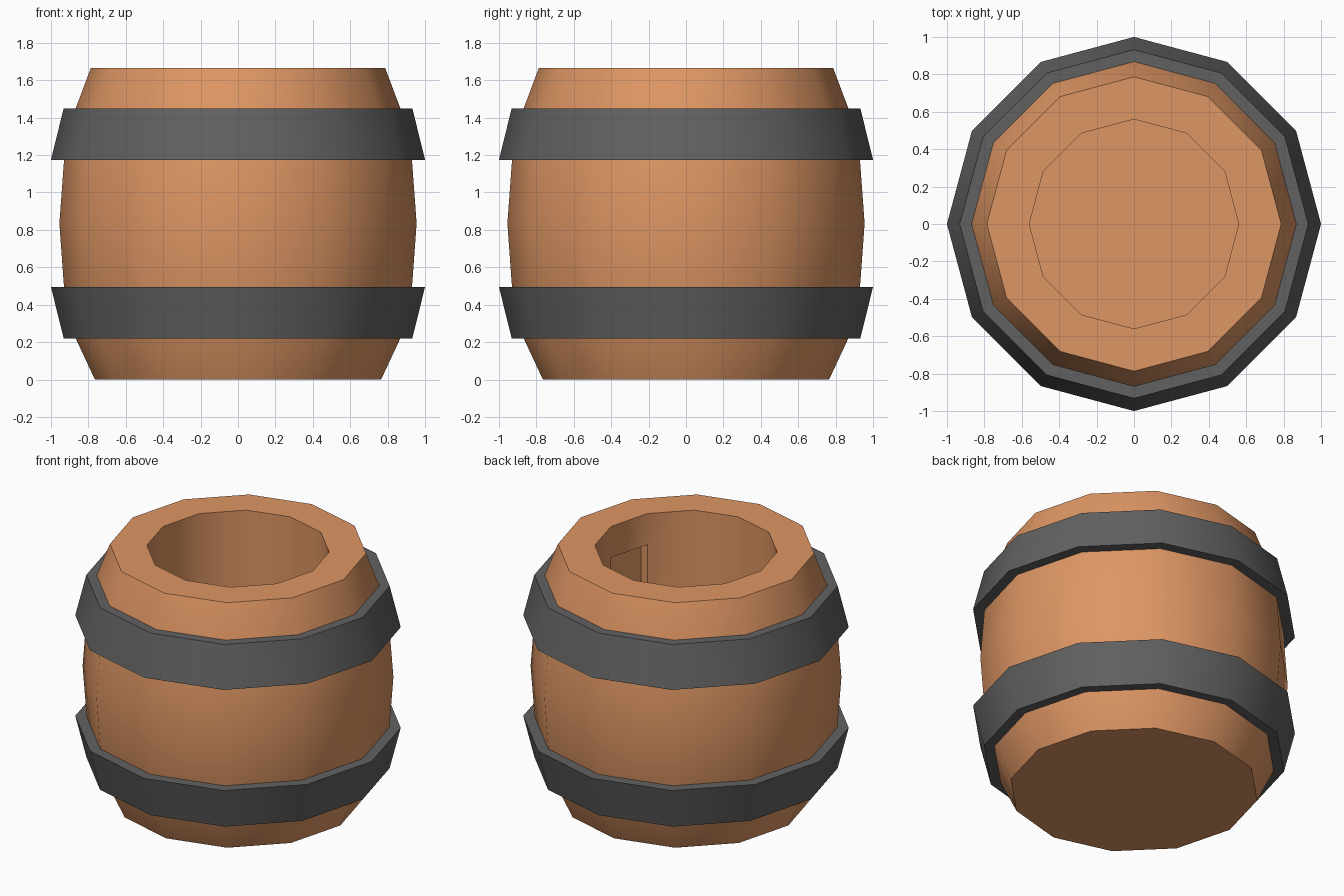
import bpy, bmesh, math

if "Cube" in bpy.data.objects:
    bpy.data.objects.remove(bpy.data.objects["Cube"])

SIDES = 12


def material(name, rgb):
    m = bpy.data.materials.new(name)
    m.diffuse_color = (*rgb, 1)
    m.use_nodes = True
    m.node_tree.nodes["Principled BSDF"].inputs["Base Color"].default_value = m.diffuse_color
    return m


wood = material("wood", (0.73, 0.305, 0.127))
iron = material("dark iron", (0.12, 0.12, 0.12))


def lathe(name, profile, mat, closed=False, edit=None):
    """Spin an (r, z) profile round z; open profiles get end caps."""
    bm = bmesh.new()
    rings = [[bm.verts.new((r * math.cos(a), r * math.sin(a), z))
              for a in (2 * math.pi * i / SIDES for i in range(SIDES))]
             for r, z in profile]
    pairs = list(zip(rings, rings[1:]))
    if closed:
        pairs.append((rings[-1], rings[0]))
    for lo, hi in pairs:
        for i in range(SIDES):
            j = (i + 1) % SIDES
            bm.faces.new((lo[i], lo[j], hi[j], hi[i]))
    if not closed:
        bm.faces.new(rings[0])
        bm.faces.new(rings[-1])
    bmesh.ops.recalc_face_normals(bm, faces=bm.faces)
    if edit:
        edit(bm)
    me = bpy.data.meshes.new(name)
    bm.to_mesh(me)
    bm.free()
    me.materials.append(mat)
    ob = bpy.data.objects.new(name, me)
    bpy.context.collection.objects.link(ob)
    bpy.ops.object.select_all(action='DESELECT')
    ob.select_set(True)
    bpy.context.view_layer.objects.active = ob
    bpy.ops.object.shade_smooth_by_angle(angle=math.radians(40))
    return ob


def recess_inner_panel(bm):
    """Shallow recess in one panel of the inner wall, on the right side."""
    for f in list(bm.faces):
        c = f.calc_center_median()
        ang = math.degrees(math.atan2(c.y, c.x))
        if abs(ang + 15) < 2 and c.xy.length < 0.6 and 0.5 < c.z < 1.2:
            out = f.normal * -0.06
            new = bmesh.ops.extrude_discrete_faces(bm, faces=[f])["faces"][0]
            bmesh.ops.translate(bm, verts=list(new.verts), vec=out)
            break


# Barrel body: bulging outside, flat rim, straight hollow inside
lathe("barrel_body",
      [(0.765, 0), (0.868, 0.22), (0.93, 0.49), (0.955, 0.835), (0.93, 1.175),
       (0.868, 1.45), (0.787, 1.665), (0.56, 1.665), (0.56, 1.455), (0.56, 0.22)],
      wood, edit=recess_inner_panel)

# Two hoops, flared towards the middle, mirrored about mid height
hoop = [(0.85, 0.22), (0.932, 0.22), (1.0, 0.495), (0.92, 0.495)]
lathe("lower_hoop", hoop, iron, closed=True)
lathe("upper_hoop", [(r, 1.67 - z) for r, z in hoop], iron, closed=True)
